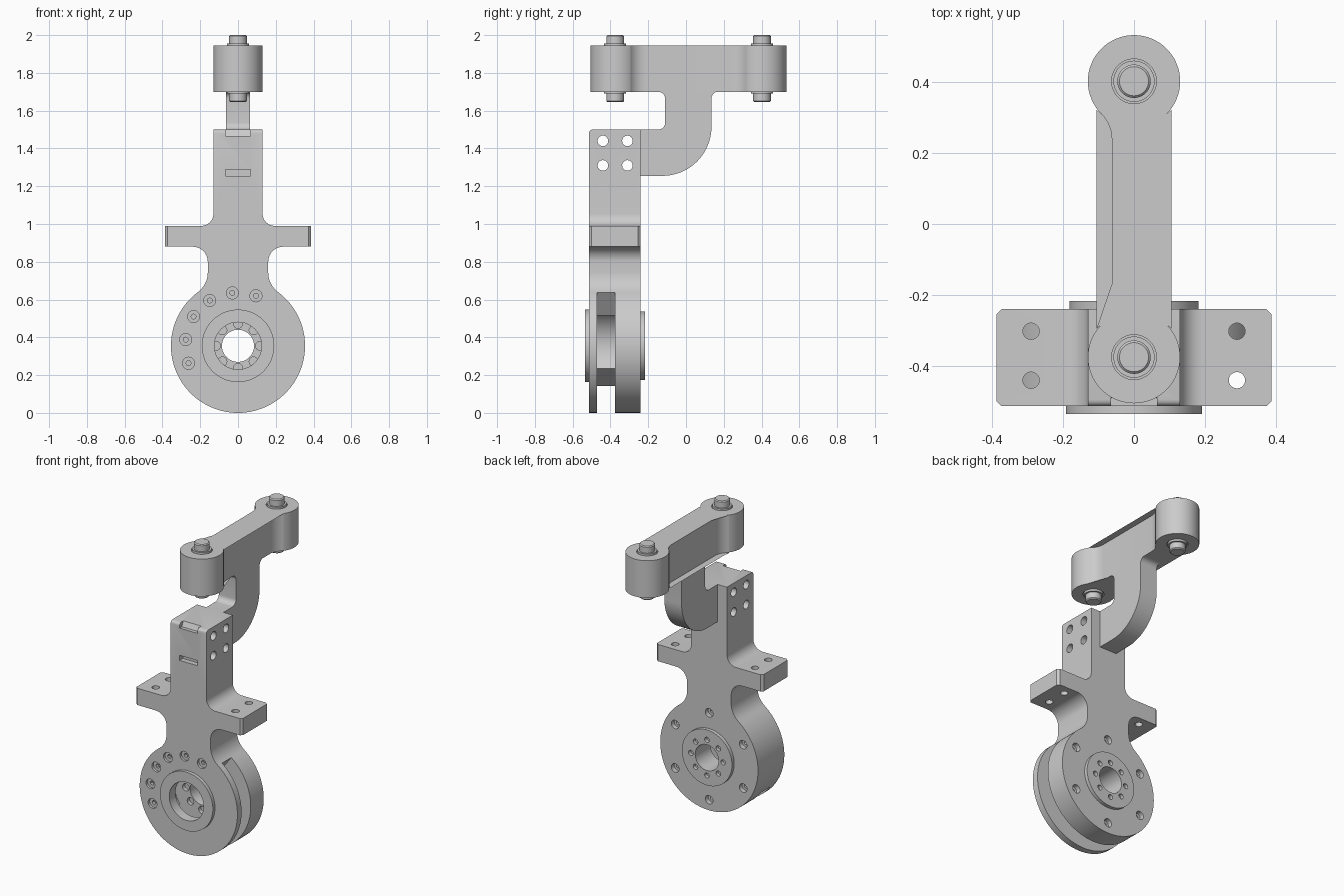
import bpy, bmesh
from math import sin, cos, radians, pi
from mathutils import Vector

cube = bpy.data.objects.get("Cube")
if cube:
    bpy.data.objects.remove(cube, do_unlink=True)

GREY = (0.6, 0.6, 0.6, 1)
metal = bpy.data.materials.new("light_grey_metal")
metal.use_nodes = True
metal.diffuse_color = GREY
metal.node_tree.nodes["Principled BSDF"].inputs["Base Color"].default_value = GREY


def arc(cx, cy, r, a0, a1, n=12):
    """Points along an arc, angles in degrees."""
    angles = [radians(a0 + (a1 - a0) * i / n) for i in range(n + 1)]
    return [(cx + r * cos(a), cy + r * sin(a)) for a in angles]


def circle(cx, cy, r, n=48):
    return arc(cx, cy, r, 0, 360, n)[:-1]


def extrude(name, pts, axis, lo, hi):
    """Prism from a 2D profile along x (y,z), y (x,z) or z (x,y)."""
    place = {"x": lambda p, d: (d, p[0], p[1]),
             "y": lambda p, d: (p[0], d, p[1]),
             "z": lambda p, d: (p[0], p[1], d)}[axis]
    bm = bmesh.new()
    face = bm.faces.new([bm.verts.new(place(p, lo)) for p in pts])
    res = bmesh.ops.extrude_face_region(bm, geom=[face])
    verts = [g for g in res["geom"] if isinstance(g, bmesh.types.BMVert)]
    bmesh.ops.translate(bm, verts=verts, vec=Vector(place((0, 0), hi - lo)))
    bmesh.ops.recalc_face_normals(bm, faces=bm.faces[:])
    mesh = bpy.data.meshes.new(name)
    bm.to_mesh(mesh)
    bm.free()
    mesh.materials.append(metal)
    ob = bpy.data.objects.new(name, mesh)
    bpy.context.collection.objects.link(ob)
    return ob


def activate(ob):
    bpy.ops.object.select_all(action="DESELECT")
    ob.select_set(True)
    bpy.context.view_layer.objects.active = ob


def cut(ob, pts, axis, lo, hi):
    """Subtract a prism from an object."""
    cutter = extrude("cutter", pts, axis, lo, hi)
    cutter.hide_render = True
    mod = ob.modifiers.new("cut", "BOOLEAN")
    mod.operation, mod.solver, mod.object = "DIFFERENCE", "EXACT", cutter
    activate(ob)
    bpy.ops.object.modifier_apply(modifier=mod.name)
    bpy.data.objects.remove(cutter, do_unlink=True)


def bevel(ob, width, segments, test):
    """Bevel the edges whose two end points both pass the test."""
    bm = bmesh.new()
    bm.from_mesh(ob.data)
    edges = [e for e in bm.edges if test(e.verts[0].co, e.verts[1].co)]
    bmesh.ops.bevel(bm, geom=edges, offset=width, segments=segments,
                    profile=0.5, affect="EDGES")
    bm.to_mesh(ob.data)
    bm.free()


def rect(x0, y0, x1, y1):
    return [(x0, y0), (x1, y0), (x1, y1), (x0, y1)]


HUB = 0.355            # hub centre height, equal to the disc radius
FRONT, BACK = -0.513, -0.24
GAP = (-0.47, -0.375)

# Main bracket: disc, filleted neck, side ears and upper column
half = arc(0, HUB, HUB, -90, 53.3, 40)
half += arc(0.29, 0.744, 0.13, 233.3, 180, 10)
half += arc(0.24, 0.80, 0.08, 180, 90, 10)
half += [(0.387, 0.88), (0.387, 0.99)]
half += arc(0.195, 1.055, 0.065, 270, 180, 10)
half += [(0.13, 1.5)]
profile = half + [(-x, z) for x, z in reversed(half[1:])]
bracket = extrude("main_bracket", profile, "y", FRONT, BACK)

bevel(bracket, 0.014, 1, lambda a, b: abs(a.x - b.x) < 1e-4
      and abs(a.x) > 0.38 and abs(a.y - b.y) < 1e-4)
bevel(bracket, 0.018, 4, lambda a, b: min(a.z, b.z) > 1.49
      and abs(a.y - b.y) < 1e-4 and a.y < -0.5)

# Open sector gap between the front plate and the back disc
cut(bracket, arc(0, HUB, 0.46, -143, 53, 30) + arc(0, HUB, 0.2, 53, 217, 30),
    "y", *GAP)

# Hub bores
cut(bracket, circle(0, HUB, 0.125), "y", -0.6, -0.42)
cut(bracket, circle(0, HUB, 0.085), "y", -0.5, -0.1)

# Front plate bolts, counterbored
for x, z in [(0.095, 0.62), (-0.03, 0.635), (-0.15, 0.595),
             (-0.235, 0.51), (-0.277, 0.388), (-0.262, 0.263)]:
    cut(bracket, circle(x, z, 0.032, 20), "y", -0.6, -0.497)
    cut(bracket, circle(x, z, 0.013, 12), "y", -0.6, -0.475)

# Back disc bolts, counterbored
for i in range(6):
    (x, z), = arc(0, HUB, 0.285, 90 + 60 * i, 0, 0 + 1)[:1]
    cut(bracket, circle(x, z, 0.028, 20), "y", -0.27, -0.1)
    cut(bracket, circle(x, z, 0.013, 12), "y", -0.32, -0.1)

# Column cross holes and ear holes
for y in (-0.44, -0.31):
    for z in (1.31, 1.44):
        cut(bracket, circle(y, z, 0.028, 24), "x", -0.3, 0.3)
for x in (-0.29, 0.29):
    for y in (-0.44, -0.302):
        cut(bracket, circle(x, y, 0.023, 24), "z", 0.8, 1.1)

# Narrow front slot and top notch of the column
cut(bracket, rect(-0.065, 1.255, 0.065, 1.288), "y", -0.6, -0.48)
cut(bracket, [(-0.6, 1.467), (-0.49, 1.467), (-0.465, 1.52), (-0.6, 1.52)],
    "x", -0.065, 0.065)

# Raised hub rings
front_ring = extrude("front_hub_ring", circle(0, HUB, 0.192, 64), "y", -0.535, FRONT)
cut(front_ring, circle(0, HUB, 0.125), "y", -0.6, -0.4)
back_ring = extrude("back_hub_ring", circle(0, HUB, 0.182, 64), "y", BACK, -0.217)
cut(back_ring, circle(0, HUB, 0.085), "y", -0.4, -0.1)
for i in range(8):
    (x, z) = arc(0, HUB, 0.117, 45 * i, 0, 1)[0]
    cut(back_ring, circle(x, z, 0.017, 14), "y", -0.3, -0.1)
    cut(bracket, circle(x, z, 0.024, 14), "y", -0.4, -0.35)

# Link bar with a round boss at each end
BOSS_Y = (-0.375, 0.402)
end = arc(0.1625, BOSS_Y[1] - 0.163, 0.1, 180, 135 - 10, 8)
end += arc(0, BOSS_Y[1], 0.13, -45, 90, 24)
tail = [(x, sum(BOSS_Y) - y) for x, y in reversed(end)]
side = tail + end
link = extrude("link_bar", side + [(-x, y) for x, y in reversed(side[1:-1])],
               "z", 1.70, 1.945)

# Curved hanger joining the link bar to the column
hanger = [(-0.25, 1.255)]
hanger += arc(-0.125, 1.515, 0.26, -90, 0, 24)
hanger += arc(0.17, 1.665, 0.035, 180, 90, 8)
hanger += arc(-0.147, 1.663, 0.037, 90, 0, 8)
hanger += arc(-0.147, 1.537, 0.037, 0, -90, 8)
hanger += [(-0.25, 1.5)]
extrude("curved_hanger", hanger, "x", -0.0625, 0.0625)

# Pivot pins with shoulder collars and chamfered tips
for label, y in zip(("front", "rear"), BOSS_Y):
    for z0, z1 in ((1.68, 1.705), (1.94, 1.95)):
        cut(link, circle(0, y, 0.063), "z", z0, z1)
    pin = extrude(label + "_pivot_pin", circle(0, y, 0.047), "z", 1.645, 2.0)
    bevel(pin, 0.006, 1, lambda a, b: abs(a.z - b.z) < 1e-4)
    extrude(label + "_pivot_collar", circle(0, y, 0.058), "z", 1.69, 1.955)

# Smooth the round surfaces, keep the edges sharp
for ob in list(bpy.context.collection.objects):
    if ob.type == "MESH" and metal.name in ob.data.materials:
        activate(ob)
        bpy.ops.object.shade_smooth_by_angle(angle=radians(30))
